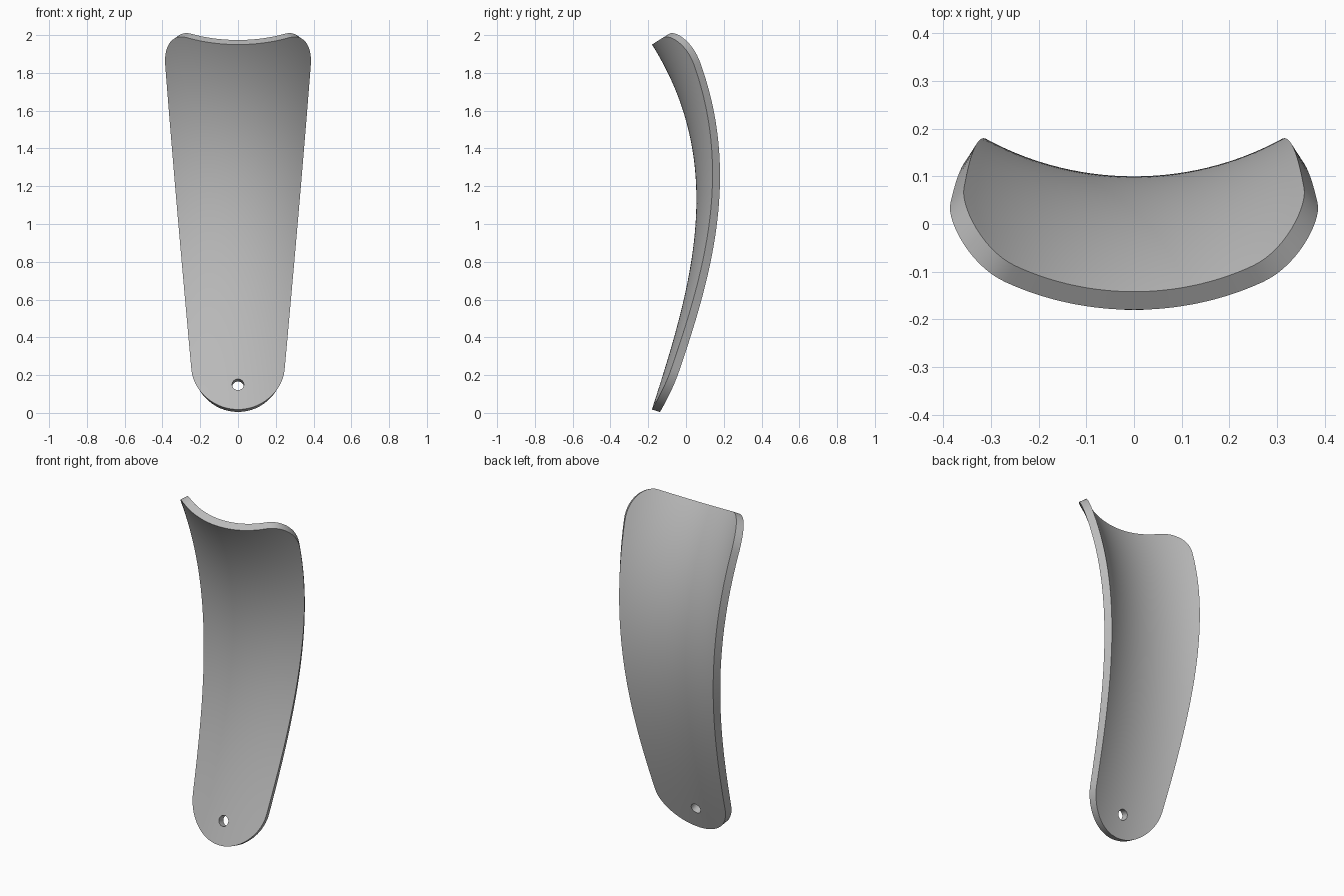
import bpy
import bmesh
from math import sqrt, sin, cos, pi
from mathutils import Vector

cube = bpy.data.objects.get("Cube")
if cube:
    bpy.data.objects.remove(cube, do_unlink=True)

BOTTOM, TOP = 0.018, 1.95      # ends of the centre line
ROUND, CORNER = 0.22, 0.17     # height of the round tip and of the top corners
THICK = 0.045
ROWS, COLS = 72, 32


def spine(w):
    """Centre line point and its backward normal at height w."""
    t = w - 1.13
    slope = -0.564 * t - 0.247 * t * t
    point = Vector((0, 0.055 - 0.282 * t * t - 0.0823 * t ** 3, w))
    return point, Vector((0, 1, -slope)).normalized()


def half_width(w):
    """Tapered sides, round lower tip, rounded upper corners."""
    side = 0.245 + 0.09 * (w - 0.22)
    if w < BOTTOM + ROUND:
        d = (BOTTOM + ROUND - w) / ROUND
        return side * sqrt(max(0, 1 - d * d))
    if w > TOP - CORNER:
        d = (w - TOP + CORNER) / CORNER
        return side - 0.13 * (1 - sqrt(max(0, 1 - d * d)))
    return side


def surface(x, w):
    """Circular cross-section, tighter towards the top, swept on the spine."""
    point, normal = spine(w)
    radius = 1 / (0.95 + 0.42 * w)
    return point + normal * (radius - sqrt(radius ** 2 - x * x)) + Vector((x, 0, 0))


# Rows crowd together in the rounded ends
quarter = [i / 14 * pi / 2 for i in range(15)]
heights = [BOTTOM + ROUND * (1 - cos(a)) for a in quarter]
low, high = BOTTOM + ROUND, TOP - CORNER
heights += [low + (high - low) * i / ROWS for i in range(1, ROWS)]
heights += [high + CORNER * sin(a) for a in quarter]

# Curved blade
bm = bmesh.new()
grid = []
for w in heights:
    h = half_width(w)
    grid.append([bm.verts.new(surface(h * (2 * j / COLS - 1), w)) for j in range(COLS + 1)])
for a, b in zip(grid, grid[1:]):
    for j in range(COLS):
        bm.faces.new((a[j], a[j + 1], b[j + 1], b[j]))
bmesh.ops.remove_doubles(bm, verts=bm.verts, dist=0.0001)
mesh = bpy.data.meshes.new("curved_blade")
bm.to_mesh(mesh)
bm.free()
blade = bpy.data.objects.new("curved_blade", mesh)
bpy.context.collection.objects.link(blade)

# Material
grey = bpy.data.materials.new("plain_grey")
grey.use_nodes = True
colour = (0.5, 0.5, 0.5, 1)
grey.diffuse_color = colour
grey.node_tree.nodes["Principled BSDF"].inputs["Base Color"].default_value = colour
mesh.materials.append(grey)

# Hanging hole cutter, square to the surface
point, normal = spine(0.15)
bpy.ops.mesh.primitive_cylinder_add(vertices=32, radius=0.031, depth=0.3, location=point,
                                    rotation=normal.to_track_quat('Z', 'Y').to_euler())
cutter = bpy.context.object
cutter.name = "hole_cutter"
cutter.hide_render = True
cutter.data.materials.append(grey)

# Thickness and hole
solid = blade.modifiers.new("thickness", 'SOLIDIFY')
solid.thickness = THICK
solid.offset = -1
hole = blade.modifiers.new("hanging_hole", 'BOOLEAN')
hole.object = cutter
hole.operation = 'DIFFERENCE'
hole.solver = 'EXACT'

bpy.ops.object.select_all(action='DESELECT')
blade.select_set(True)
bpy.context.view_layer.objects.active = blade
for name in ("thickness", "hanging_hole"):
    bpy.ops.object.modifier_apply(modifier=name)
bpy.data.objects.remove(cutter, do_unlink=True)
bpy.ops.object.shade_smooth_by_angle(angle=0.6)
